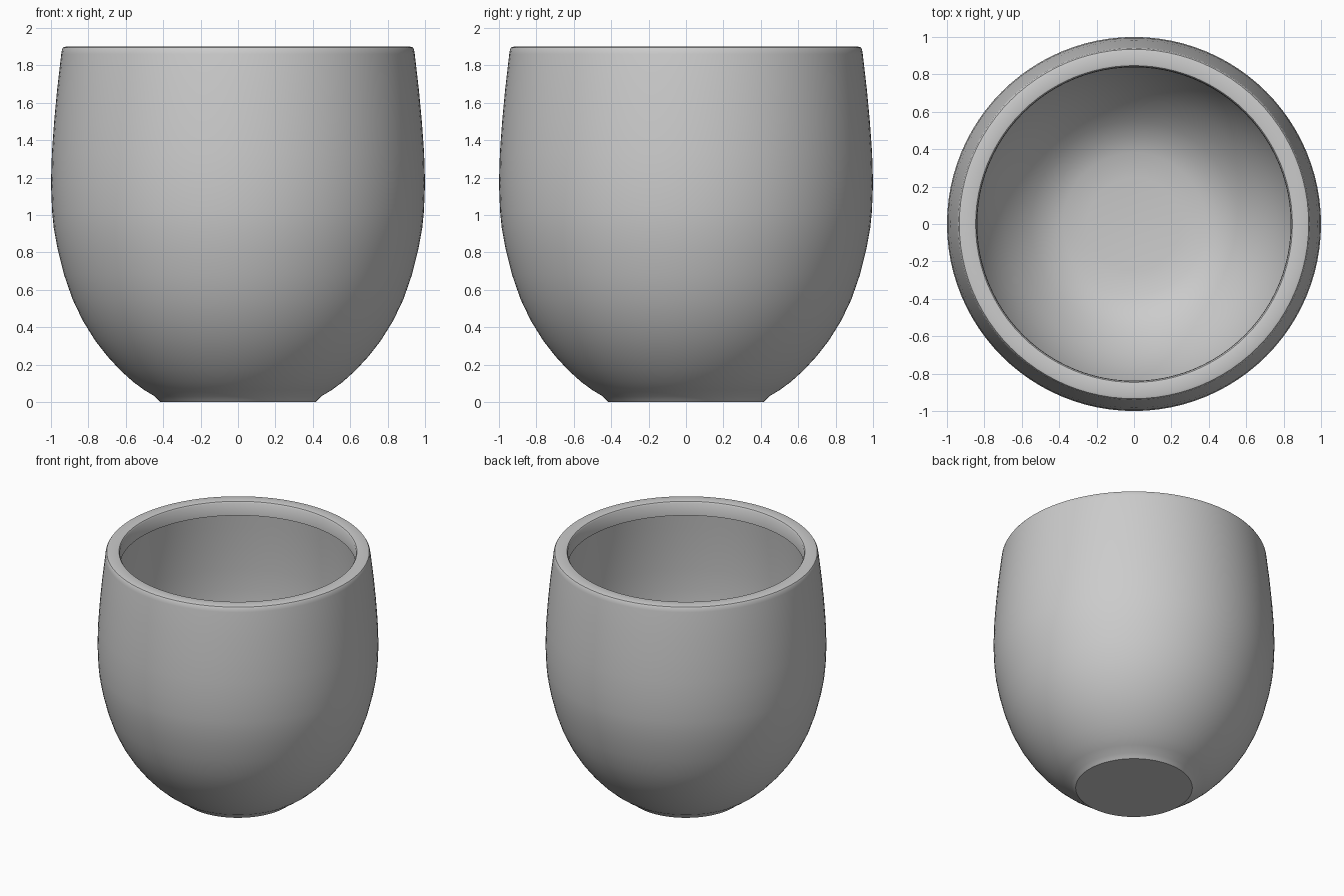
import bpy, bmesh, math

if "Cube" in bpy.data.objects:
    bpy.data.objects.remove(bpy.data.objects["Cube"])

SEGMENTS = 96


def lathe(name, profile):
    """Spin an (r, z) profile, starting and ending on the axis, into a closed solid."""
    bm = bmesh.new()
    rings = []
    for r, z in profile:
        if r == 0:
            rings.append([bm.verts.new((0, 0, z))] * SEGMENTS)
        else:
            rings.append([bm.verts.new((r * math.cos(a), r * math.sin(a), z))
                          for a in (2 * math.pi * i / SEGMENTS for i in range(SEGMENTS))])
    for low, high in zip(rings, rings[1:]):
        for i in range(SEGMENTS):
            j = (i + 1) % SEGMENTS
            corners = [low[i], low[j], high[j], high[i]]
            bm.faces.new(list(dict.fromkeys(corners)))
    bmesh.ops.recalc_face_normals(bm, faces=bm.faces[:])
    mesh = bpy.data.meshes.new(name)
    bm.to_mesh(mesh)
    bm.free()
    obj = bpy.data.objects.new(name, mesh)
    bpy.context.collection.objects.link(obj)
    bpy.context.view_layer.objects.active = obj
    obj.select_set(True)
    bpy.ops.object.shade_smooth_by_angle(angle=math.radians(40))
    return obj


# Flat foot and rounded outer wall
outer = [(0, 0), (0.415, 0), (0.425, 0.01), (0.445, 0.03), (0.50, 0.063),
         (0.56, 0.107), (0.63, 0.17), (0.70, 0.246), (0.765, 0.33),
         (0.83, 0.435), (0.885, 0.55), (0.93, 0.68), (0.965, 0.82),
         (0.985, 0.93), (0.994, 1.02), (1.0, 1.17), (0.995, 1.33),
         (0.983, 1.5), (0.967, 1.67), (0.945, 1.86)]

# Softened rim with a small lip overhanging the inside
rim = [(0.941, 1.885), (0.934, 1.896), (0.92, 1.9), (0.86, 1.9),
       (0.847, 1.897), (0.84, 1.887), (0.838, 1.79), (0.878, 1.785)]

# Inner wall and bowl floor, following the outside
inner = [(0.89, 1.67), (0.905, 1.5), (0.915, 1.33), (0.92, 1.17), (0.914, 1.02),
         (0.89, 0.84), (0.855, 0.7), (0.81, 0.575), (0.755, 0.46),
         (0.69, 0.36), (0.62, 0.275), (0.55, 0.207), (0.47, 0.15),
         (0.38, 0.115), (0.25, 0.1), (0, 0.095)]

lathe("cup_body", outer + rim + inner)
